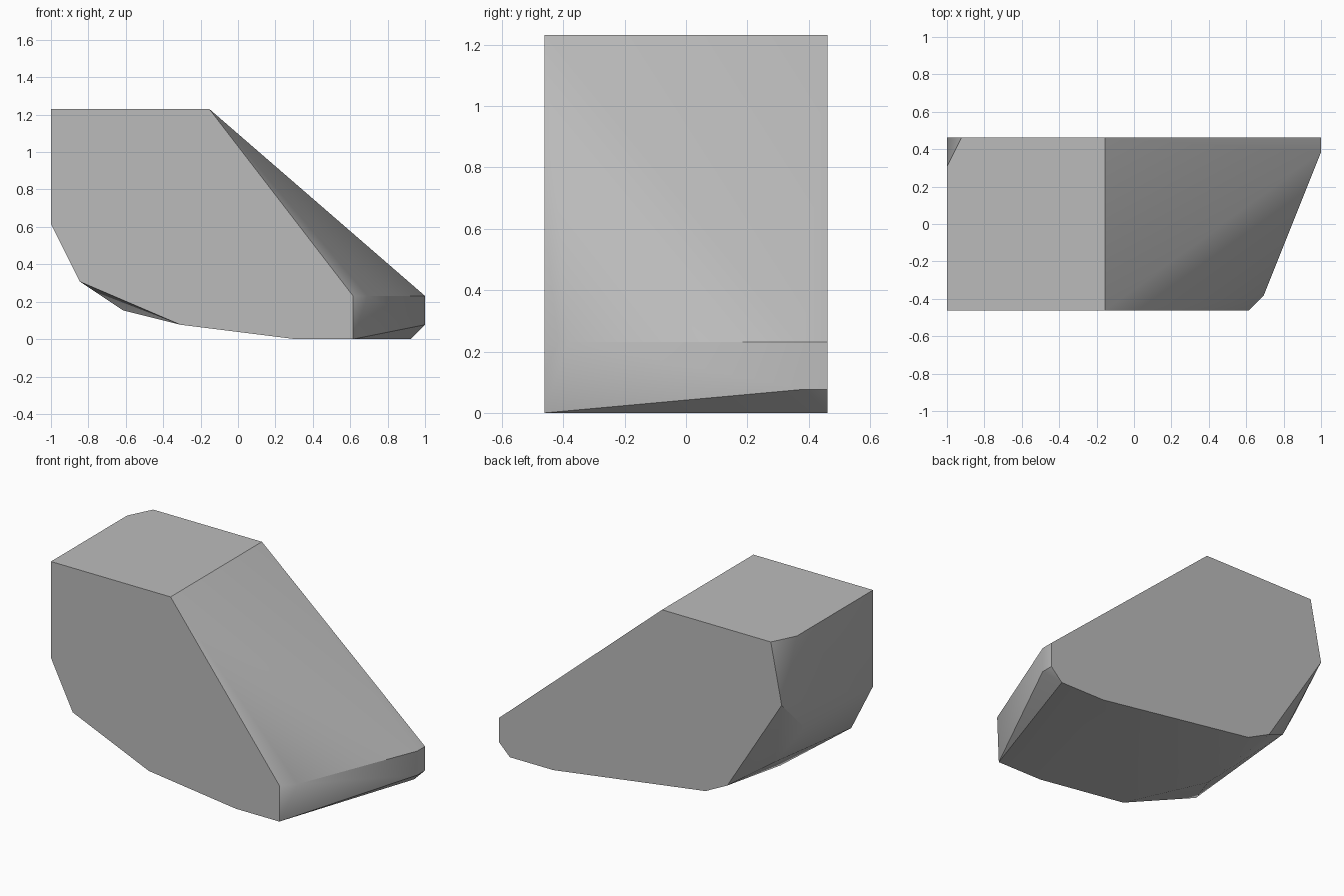
import bpy, bmesh, math

cube = bpy.data.objects.get("Cube")
if cube:
    bpy.data.objects.remove(cube, do_unlink=True)

U = 1 / 13  # grid step of the block
HALF = 6    # half depth in steps

# Front and back outlines (x, z) and the in-between corners (x, y, z), in steps
front = [(-13, 16), (-2, 16), (8, 3), (8, 0), (4, 0), (-4, 1), (-11, 4), (-13, 8)]
back = [(-12, 16), (-2, 16), (13, 3), (13, 1), (12, 0), (8, 0), (-6, 2), (-8, 3), (-13, 11)]
corners = [(-13, 4, 16), (-13, 3, 8), (-11, 4, 5), (-8, -1, 2),
           (9, -5, 3), (13, 5, 3), (13, 5, 1)]

points = [(x, -HALF, z) for x, z in front] + [(x, HALF, z) for x, z in back] + corners

# Convex faceted stone
bm = bmesh.new()
for p in points:
    bm.verts.new([c * U for c in p])
hull = bmesh.ops.convex_hull(bm, input=bm.verts[:])
loose = {g for g in hull["geom_interior"] + hull["geom_unused"] if isinstance(g, bmesh.types.BMVert)}
bmesh.ops.delete(bm, geom=list(loose), context='VERTS')
bmesh.ops.dissolve_limit(bm, angle_limit=math.radians(0.5), verts=bm.verts[:], edges=bm.edges[:])
bmesh.ops.recalc_face_normals(bm, faces=bm.faces[:])
mesh = bpy.data.meshes.new("stone_block")
bm.to_mesh(mesh)
bm.free()
stone = bpy.data.objects.new("stone_block", mesh)
bpy.context.collection.objects.link(stone)

# Plain grey stone
grey = bpy.data.materials.new("stone_grey")
grey.use_nodes = True
colour = (0.5, 0.5, 0.5, 1)
grey.diffuse_color = colour
grey.node_tree.nodes["Principled BSDF"].inputs["Base Color"].default_value = colour
mesh.materials.append(grey)

# Soft shading over shallow edges only
bpy.ops.object.select_all(action='DESELECT')
stone.select_set(True)
bpy.context.view_layer.objects.active = stone
bpy.ops.object.shade_smooth_by_angle(angle=math.radians(30))
